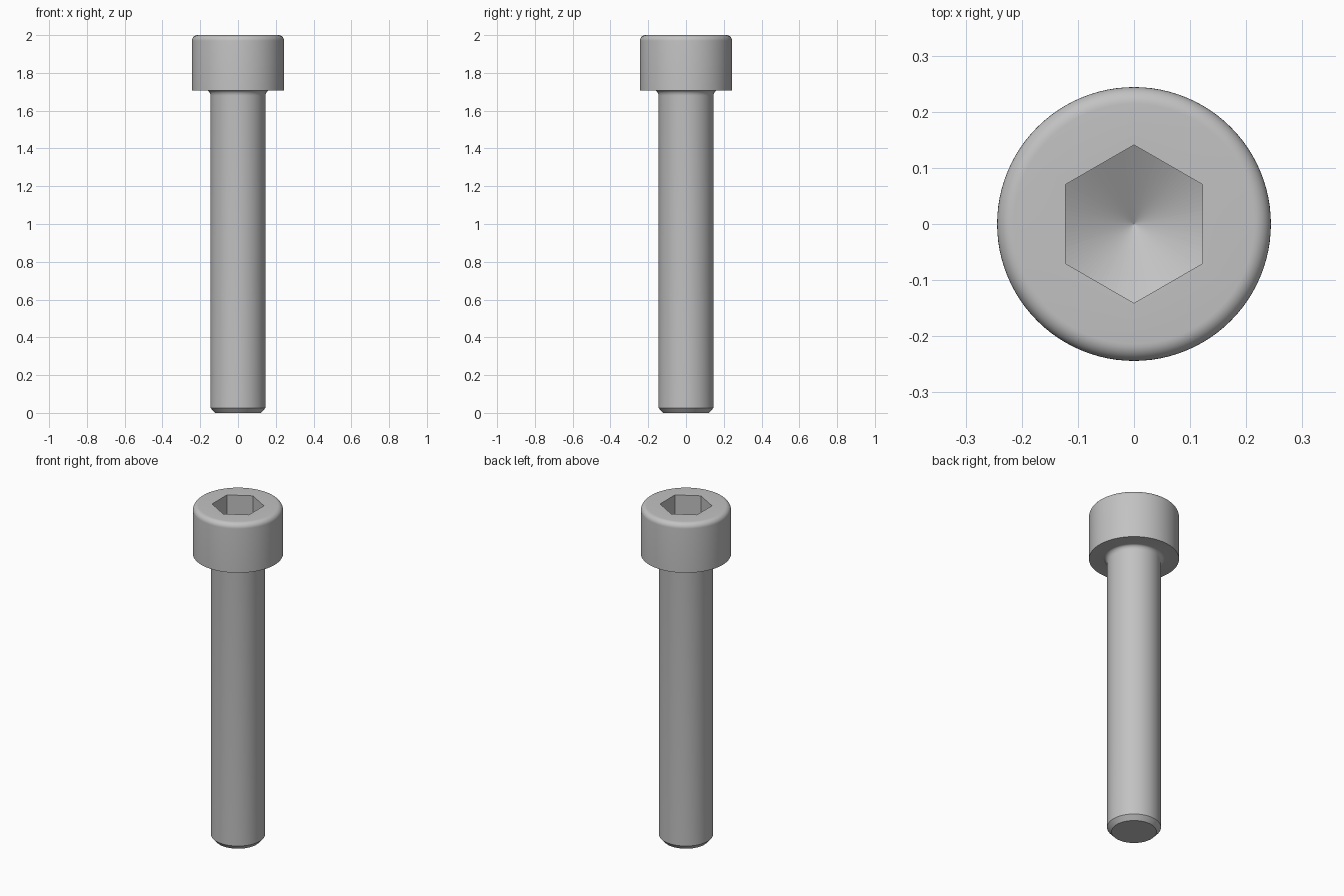
import bpy
import bmesh
from math import sin, cos, pi, radians, tan

if "Cube" in bpy.data.objects:
    bpy.data.objects.remove(bpy.data.objects["Cube"], do_unlink=True)

SEGMENTS = 96
SHANK_R, HEAD_R, SOCKET_R = 0.146, 0.244, 0.122
HEAD_BASE, TOP = 1.707, 2.0
ROUND = 0.03
SOCKET_APEX = 1.775

steel = bpy.data.materials.new("steel grey")
steel.use_nodes = True
colour = (0.54, 0.54, 0.54, 1)
steel.diffuse_color = colour
steel.node_tree.nodes["Principled BSDF"].inputs["Base Color"].default_value = colour


def circle(r, z):
    return lambda a: (r * cos(a), r * sin(a), z)


def hexagon(z_of_r):
    # Hexagon across flats along x; height depends on the distance from the axis
    def point(a):
        off = (a + pi / 6) % (pi / 3) - pi / 6
        r = SOCKET_R / cos(off)
        return (r * cos(a), r * sin(a), z_of_r(r))
    return point


def arc(cx, cz, rx, rz, start, end, steps):
    angles = [radians(start + (end - start) * i / steps) for i in range(steps + 1)]
    return [circle(cx + rx * cos(t), cz + rz * sin(t)) for t in angles]


def loft(name, rings, start, end):
    """Skin a stack of rings and close both ends with a fan to a centre point."""
    bm = bmesh.new()
    loops = [[bm.verts.new(ring(2 * pi * i / SEGMENTS)) for i in range(SEGMENTS)]
             for ring in rings]
    for low, high in zip(loops, loops[1:]):
        for i in range(SEGMENTS):
            j = (i + 1) % SEGMENTS
            bm.faces.new((low[i], low[j], high[j], high[i]))
    fans = []
    for loop, z in ((loops[0], start), (loops[-1], end)):
        tip = bm.verts.new((0, 0, z))
        for i in range(SEGMENTS):
            fans.append(bm.faces.new((loop[i], loop[(i + 1) % SEGMENTS], tip)))
    bmesh.ops.recalc_face_normals(bm, faces=bm.faces)
    fan_ids = {f.index for f in fans if f.index >= 0}
    bm.faces.index_update()
    fan_ids = {f.index for f in fans}
    mesh = bpy.data.meshes.new(name)
    bm.to_mesh(mesh)
    bm.free()
    mesh.materials.append(steel)
    obj = bpy.data.objects.new(name, mesh)
    bpy.context.collection.objects.link(obj)
    bpy.ops.object.select_all(action="DESELECT")
    obj.select_set(True)
    bpy.context.view_layer.objects.active = obj
    bpy.ops.object.shade_smooth_by_angle(angle=radians(25))
    # Keep the end fans crisp at their centre
    for face in mesh.polygons:
        if face.index in fan_ids:
            face.use_smooth = False
    return obj


# Chamfered tip and shank
rings = [circle(0.122, 0), circle(SHANK_R, 0.027)]
# Concave neck under the head
rings += arc(SHANK_R + 0.02, HEAD_BASE - 0.028, -0.02, 0.028, 0, 90, 6)
# Cylindrical head with rounded top rim
rings += [circle(HEAD_R, HEAD_BASE)]
rings += arc(HEAD_R - ROUND, TOP - ROUND, ROUND, ROUND, 0, 90, 8)
# Hexagonal socket with a drilled conical floor
rings += [hexagon(lambda r: TOP),
          hexagon(lambda r: SOCKET_APEX + r * tan(radians(30)))]
loft("socket_head_screw", rings, 0, SOCKET_APEX)
